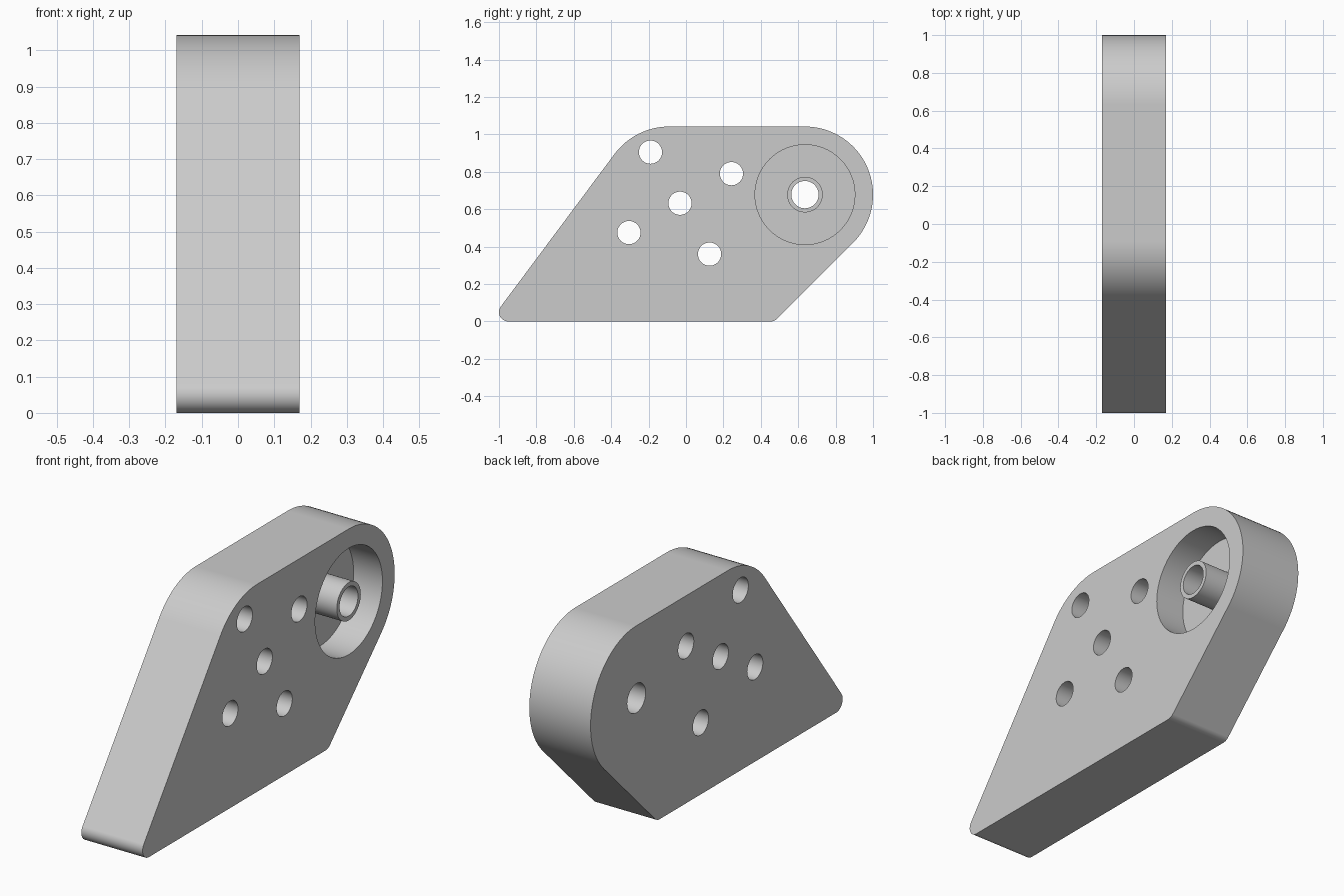
import bpy
import bmesh
from math import cos, sin, radians, tau

cube = bpy.data.objects.get("Cube")
if cube:
    bpy.data.objects.remove(cube, do_unlink=True)

HALF = 0.17          # half the plate thickness
POCKET_FLOOR = 0.01  # x position of the pocket floor
PIVOT = (0.636, 0.678)
SEGMENTS = 64

grey = bpy.data.materials.new("light_grey")
grey.use_nodes = True
grey.diffuse_color = (0.6, 0.6, 0.6, 1)
grey.node_tree.nodes["Principled BSDF"].inputs["Base Color"].default_value = (0.6, 0.6, 0.6, 1)


def arc(center, radius, start, end, steps):
    """Points on an arc in the side plane, angles in degrees."""
    angles = [radians(start + (end - start) * i / steps) for i in range(steps + 1)]
    return [(center[0] + radius * cos(a), center[1] + radius * sin(a)) for a in angles]


def circle(center, radius):
    return [(center[0] + radius * cos(tau * i / SEGMENTS),
             center[1] + radius * sin(tau * i / SEGMENTS)) for i in range(SEGMENTS)]


def prism(name, outline, x0, x1, inner=None):
    """Extrude a side outline along x; an inner outline makes it a tube."""
    bm = bmesh.new()

    def ring(points, x):
        return [bm.verts.new((x, y, z)) for y, z in points]

    def strip(a, b):
        for i in range(len(a)):
            j = (i + 1) % len(a)
            bm.faces.new((a[i], a[j], b[j], b[i]))

    low, high = ring(outline, x0), ring(outline, x1)
    strip(low, high)
    if inner:
        inner_low, inner_high = ring(inner, x0), ring(inner, x1)
        strip(inner_high, inner_low)
        strip(high, inner_high)
        strip(inner_low, low)
    else:
        bm.faces.new(low)
        bm.faces.new(high)
    bmesh.ops.recalc_face_normals(bm, faces=bm.faces)
    mesh = bpy.data.meshes.new(name)
    bm.to_mesh(mesh)
    bm.free()
    mesh.materials.append(grey)
    obj = bpy.data.objects.new(name, mesh)
    bpy.context.collection.objects.link(obj)
    return obj


# Plate outline: four rounded corners joined by straight tangent edges
slope = 143.13
outline = (arc((-0.95, 0.05), 0.05, slope, 270, 12)
           + arc((0.452, 0.05), 0.05, 270, 315, 6)
           + arc(PIVOT, 0.364, -45, 90, 36)
           + arc((-0.09, 0.678), 0.364, 90, slope, 14))
plate = prism("bracket_plate", outline, -HALF, HALF)

# Cutters: annular pocket around the boss, boss bore, five bolt holes
cutters = [prism("pocket_cutter", circle(PIVOT, 0.267), POCKET_FLOOR, HALF + 0.1,
                 circle(PIVOT, 0.095)),
           prism("bore_cutter", circle(PIVOT, 0.073), -0.3, 0.3)]
for spot in [(-0.19, 0.905), (0.243, 0.79), (-0.032, 0.632), (-0.305, 0.475), (0.126, 0.36)]:
    cutters.append(prism("bolt_hole_cutter", circle(spot, 0.062), -0.3, 0.3))

bpy.ops.object.select_all(action='DESELECT')
bpy.context.view_layer.objects.active = plate
plate.select_set(True)
for cutter in cutters:
    cutter.hide_render = True
    cut = plate.modifiers.new("cut", 'BOOLEAN')
    cut.operation = 'DIFFERENCE'
    cut.solver = 'EXACT'
    cut.object = cutter
    bpy.ops.object.modifier_apply(modifier=cut.name)
    bpy.data.objects.remove(cutter, do_unlink=True)

# Smooth curved walls with crisp rims and flat straight sides
bpy.ops.object.shade_smooth_by_angle(angle=radians(30))
weighted = plate.modifiers.new("weighted_normals", 'WEIGHTED_NORMAL')
weighted.keep_sharp = True
